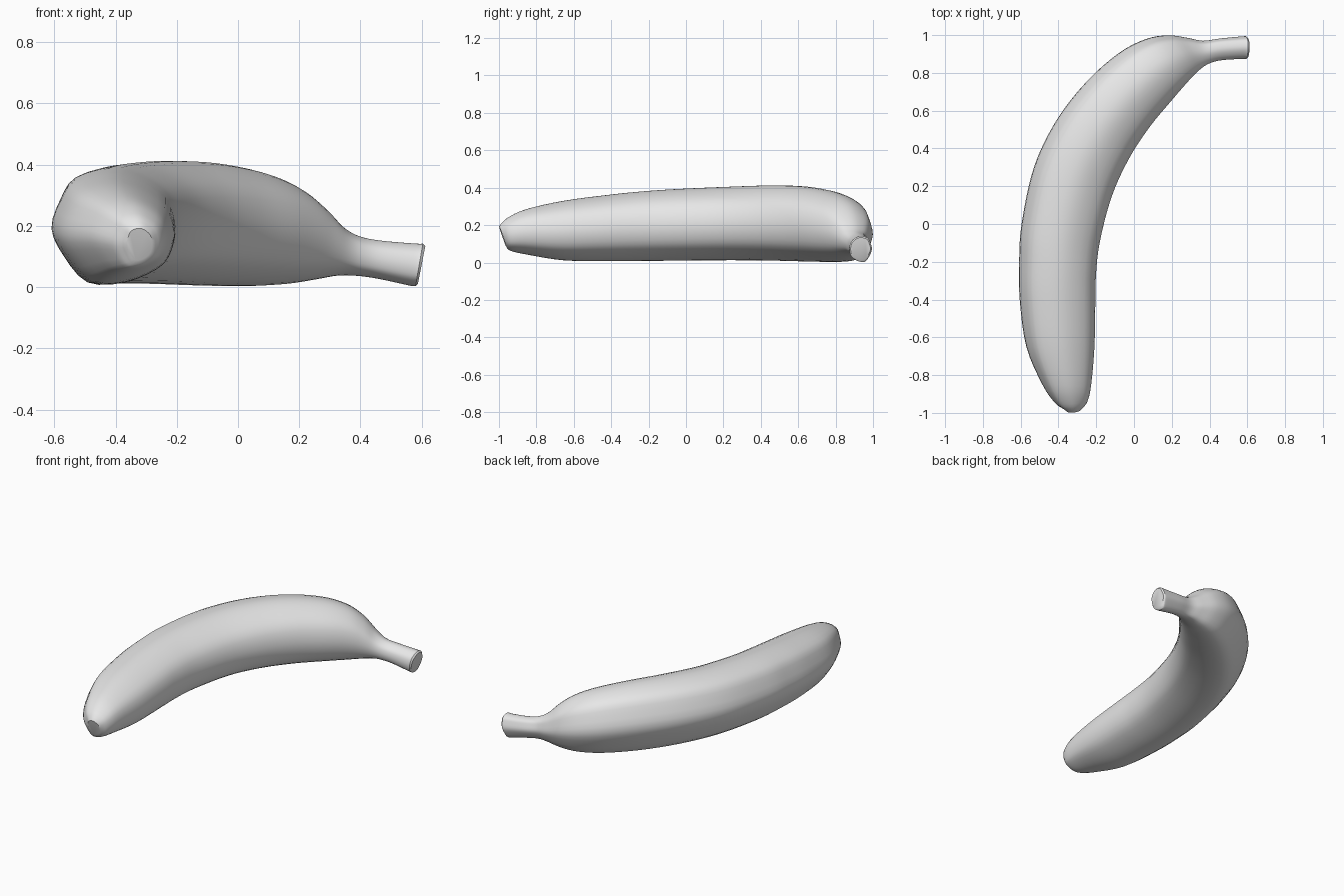
import bpy, bmesh, math
from mathutils import Vector

cube = bpy.data.objects.get("Cube")
if cube:
    bpy.data.objects.remove(cube, do_unlink=True)


def spline(p0, p1, p2, p3, t):
    """Catmull-Rom point between p1 and p2."""
    return tuple(0.5 * (2 * b + (c - a) * t + (2 * a - 5 * b + 4 * c - d) * t * t
                        + (3 * b - a - 3 * c + d) * t ** 3)
                 for a, b, c, d in zip(p0, p1, p2, p3))


def smooth_path(pts, steps, closed=False):
    n = len(pts)
    pick = (lambda i: pts[i % n]) if closed else (lambda i: pts[max(0, min(n - 1, i))])
    out = [spline(pick(i - 1), pick(i), pick(i + 1), pick(i + 2), s / steps)
           for i in range(n if closed else n - 1) for s in range(steps)]
    return out if closed else out + [pts[-1]]


# Cross-section with soft ridges: u runs from outer to inner curve, v from bottom to top
SECTION = [(-1, 0), (-.86, .5), (-.64, .84), (-.1, 1), (.38, .9), (.84, .56),
           (1, .05), (.92, -.42), (.68, -.72), (.15, -.97), (-.42, -.97), (-.8, -.5)]

# Stations from tip to stem: outer x, y, inner x, y, bottom z, top z, lean along path
STATIONS = [
    (-.375, -.975, -.270, -.970, .075, .205, -.018),
    (-.420, -.945, -.247, -.940, .062, .240, -.010),
    (-.485, -.850, -.228, -.860, .045, .285, 0),
    (-.570, -.650, -.210, -.660, .014, .330, 0),
    (-.605, -.400, -.205, -.430, .010, .362, 0),
    (-.608, -.200, -.202, -.280, .011, .380, 0),
    (-.595, .000, -.182, -.100, .013, .393, 0),
    (-.530, .300, -.120, .140, .015, .405, 0),
    (-.410, .550, -.030, .340, .013, .412, 0),
    (-.250, .755, .080, .510, .008, .406, 0),
    (-.080, .905, .200, .655, .006, .378, 0),
    (.060, .978, .275, .742, .012, .335, 0),
    (.180, .999, .325, .795, .025, .275, 0),
    (.285, .985, .370, .834, .038, .205, 0),
    (.365, .970, .415, .856, .038, .168, 0),
    (.455, .982, .470, .868, .028, .152, .003),
    (.570, .993, .570, .874, .006, .142, .010),
    (.592, .994, .592, .873, .004, .142, .012),
]

bm = bmesh.new()
section = smooth_path(SECTION, 3, closed=True)


def add_ring(station, shrink=1.0, push=0.0):
    ox, oy, ix, iy, lo, hi, lean = station
    outer, inner = Vector((ox, oy, 0)), Vector((ix, iy, 0))
    mid, half = (outer + inner) / 2, (inner - outer) / 2
    along = Vector((-half.y, half.x, 0)).normalized()
    return [bm.verts.new(mid + half * u * shrink + along * (lean * v + push)
                         + Vector((0, 0, (lo + hi) / 2 + (hi - lo) / 2 * v * shrink)))
            for u, v in section]


# Body, with a softened rim before each flat cap
rings = [add_ring(STATIONS[0], .80, -.008)]
rings += [add_ring(s) for s in smooth_path(STATIONS, 4)]
rings.append(add_ring(STATIONS[-1], .88, .008))
n = len(section)
for a, b in zip(rings, rings[1:]):
    for i in range(n):
        j = (i + 1) % n
        bm.faces.new((a[i], a[j], b[j], b[i]))
bm.faces.new(rings[0])
bm.faces.new(rings[-1])
bmesh.ops.recalc_face_normals(bm, faces=bm.faces)

mesh = bpy.data.meshes.new("banana")
bm.to_mesh(mesh)
bm.free()
banana = bpy.data.objects.new("banana", mesh)
bpy.context.collection.objects.link(banana)

# Single plain skin colour
skin = bpy.data.materials.new("light grey skin")
skin.use_nodes = True
skin.diffuse_color = (.8, .8, .8, 1)
skin.node_tree.nodes["Principled BSDF"].inputs["Base Color"].default_value = (.8, .8, .8, 1)
mesh.materials.append(skin)

bpy.context.view_layer.objects.active = banana
banana.select_set(True)
bpy.ops.object.shade_smooth_by_angle(angle=math.radians(40))
